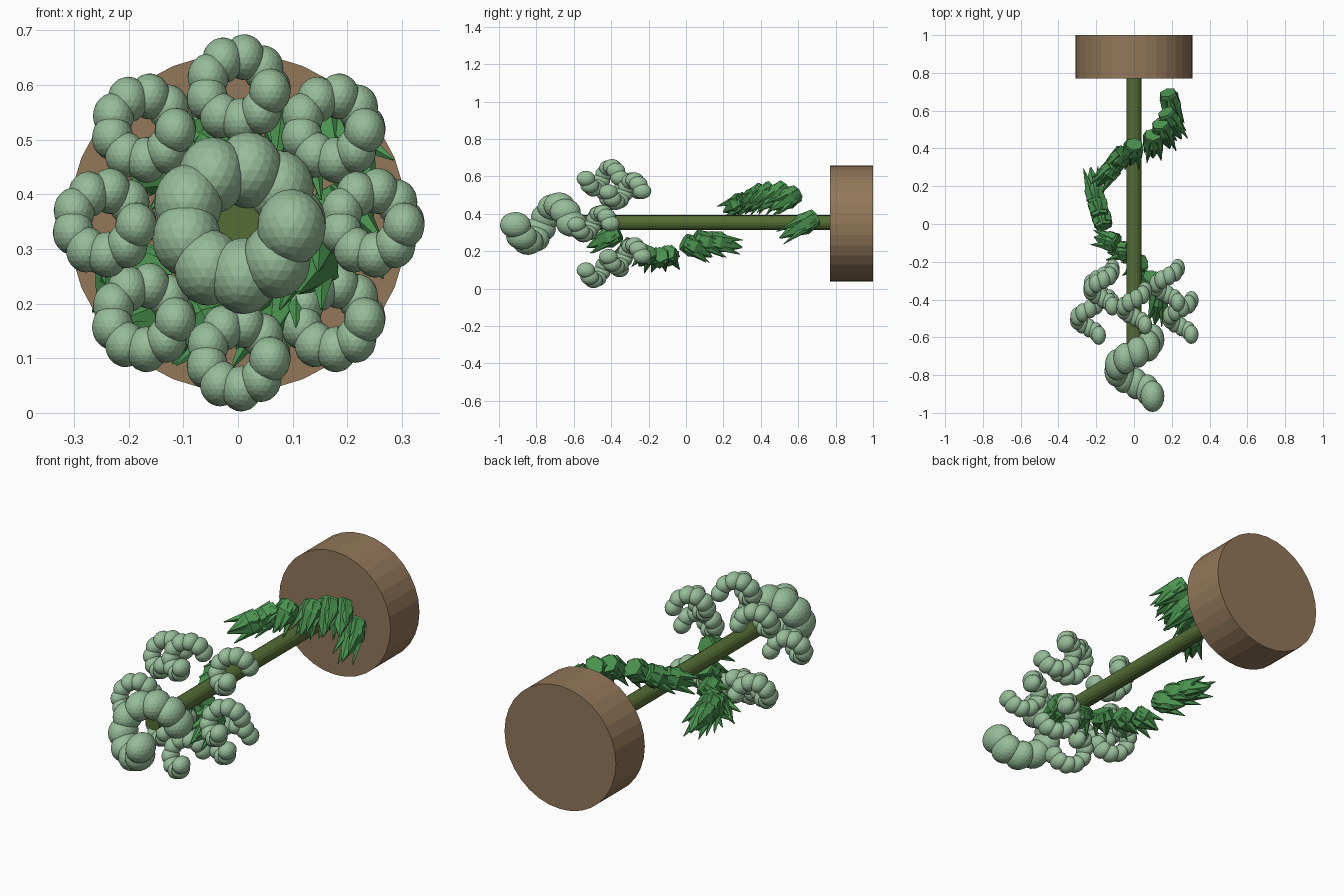
import bpy, bmesh, math
from mathutils import Vector, Matrix

if "Cube" in bpy.data.objects:
    bpy.data.objects.remove(bpy.data.objects["Cube"])

CZ = 0.348  # height of the stem axis


def make(name, bm, color):
    me = bpy.data.meshes.new(name)
    bm.to_mesh(me)
    bm.free()
    ob = bpy.data.objects.new(name, me)
    bpy.context.collection.objects.link(ob)
    mat = bpy.data.materials.new(name + "_color")
    mat.diffuse_color = (*color, 1)
    mat.use_nodes = True
    mat.node_tree.nodes["Principled BSDF"].inputs["Base Color"].default_value = mat.diffuse_color
    me.materials.append(mat)
    return ob


def cone(bm, a, b, r1, r2, sides):
    a, b = Vector(a), Vector(b)
    d = b - a
    m = Matrix.Translation((a + b) / 2) @ d.to_track_quat('Z', 'Y').to_matrix().to_4x4()
    bmesh.ops.create_cone(bm, cap_ends=True, segments=sides, radius1=r1, radius2=r2,
                          depth=d.length, matrix=m)


def curl(name, x, y, z, s):
    """One turn of stretched balls, winding back from y."""
    bm = bmesh.new()
    n = 10
    for i in range(n):
        t = i / (n - 1)
        a = -math.radians(5 + 355 * t)
        m = Matrix.Translation((x + 0.098 * s * math.cos(a), y + 0.3 * s * t,
                                z + 0.098 * s * math.sin(a)))
        m = m @ Matrix.Diagonal((0.063 * s, 0.083 * s, 0.07 * s, 1))
        bmesh.ops.create_icosphere(bm, subdivisions=3, radius=1, matrix=m)
    make(name, bm, (0.31, 0.51, 0.32))


# pot
bm = bmesh.new()
cone(bm, (0, 0.77, CZ), (0, 1.0, CZ), 0.31, 0.31, 32)
make("pot", bm, (0.29, 0.185, 0.1))

# stem
bm = bmesh.new()
cone(bm, (0, 0.78, CZ + 0.005), (0, -0.68, CZ + 0.005), 0.04, 0.04, 16)
make("stem", bm, (0.09, 0.15, 0.035))

# large curl at the tip, ring of eight small ones in two tiers behind it
curl("head_curl", 0, -0.912, CZ, 1)
starts = [-0.585, -0.415, -0.535, -0.435, -0.59, -0.415, -0.535, -0.415]
for k, y in enumerate(starts):
    a = k * math.pi / 4
    curl("side_curl", 0.245 * math.cos(a), y, CZ + 0.245 * math.sin(a), 0.6)

# leaves: blunt base and tip stations winding round the stem
runs = [
    ((.18, .69, .38), (.23, .50, .27)), ((.17, .59, .51), (.25, .45, .42)),
    ((.14, .53, .54), (.19, .40, .42)), ((.1, .47, .54), (.1, .35, .42)),
    ((0, .42, .53), (-.02, .31, .42)), ((-.05, .38, .50), (-.14, .27, .42)),
    ((-.10, .31, .47), (-.2, .20, .41)),
    ((-.2, .12, .26), (-.23, .30, .22)), ((-.18, .05, .27), (-.22, .23, .2)),
    ((-.16, -.01, .25), (-.2, .14, .17)), ((-.09, -.10, .19), (-.21, -.07, .13)),
    ((-.02, -.14, .18), (-.14, -.15, .12)), ((.04, -.2, .2), (-.04, -.25, .12)),
    ((.09, -.28, .24), (.06, -.37, .14)), ((.14, -.36, .30), (.11, -.53, .22)),
]


def leaf(bm, base, tip):
    d = tip - base
    side = d.orthogonal().normalized() * 0.034
    base = base - d * 0.03
    cone(bm, base, base + d * 0.35, 0.046, 0.06, 6)
    cone(bm, base + d * 0.35, tip, 0.06, 0.004, 6)
    for k in range(4):
        off = Matrix.Rotation(k * math.pi / 2, 3, d.normalized()) @ side
        cone(bm, base + d * 0.1 + off * 0.7, tip - d * 0.05 + off * 1.6, 0.034, 0.002, 5)


bm = bmesh.new()
for b, t in runs:
    leaf(bm, Vector(b), Vector(t))
make("leaves", bm, (0.07, 0.29, 0.08))
